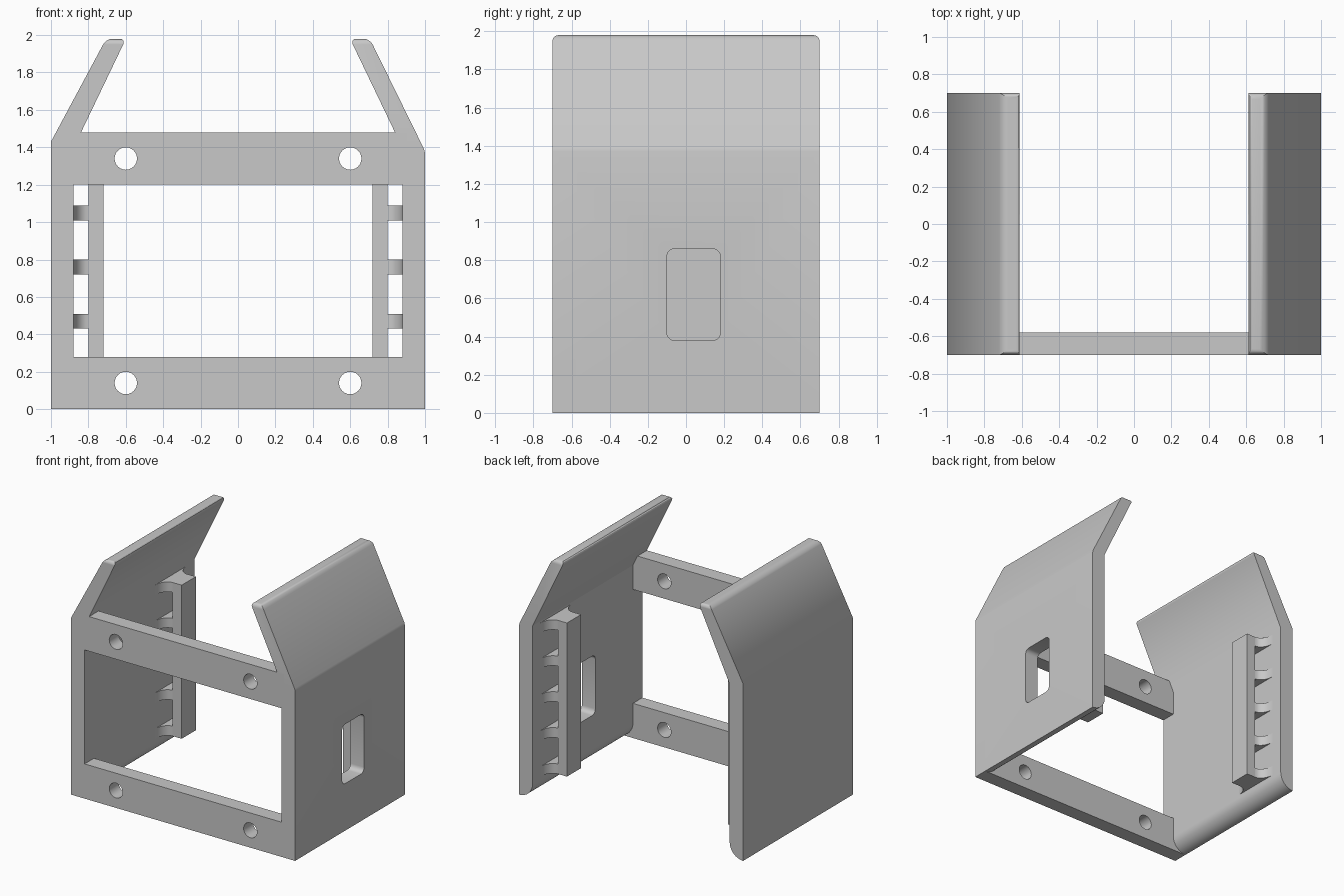
import bpy, bmesh, math

cube = bpy.data.objects.get("Cube")
if cube:
    bpy.data.objects.remove(cube, do_unlink=True)

grey = bpy.data.materials.new("light grey plastic")
grey.use_nodes = True
grey.diffuse_color = (0.58, 0.58, 0.58, 1)
grey.node_tree.nodes["Principled BSDF"].inputs["Base Color"].default_value = (0.58, 0.58, 0.58, 1)


def make_object(name, bm):
    bmesh.ops.recalc_face_normals(bm, faces=bm.faces)
    mesh = bpy.data.meshes.new(name)
    bm.to_mesh(mesh)
    bm.free()
    mesh.materials.append(grey)
    ob = bpy.data.objects.new(name, mesh)
    bpy.context.collection.objects.link(ob)
    return ob


def prism(profile, place, low, high):
    """Extrude a 2D profile; place(u, v, depth) gives the 3D point."""
    bm = bmesh.new()
    face = bm.faces.new([bm.verts.new(place(u, v, low)) for u, v in profile])
    step = [b - a for a, b in zip(place(0, 0, low), place(0, 0, high))]
    out = bmesh.ops.extrude_face_region(bm, geom=[face])
    moved = [g for g in out["geom"] if isinstance(g, bmesh.types.BMVert)]
    bmesh.ops.translate(bm, verts=moved, vec=step)
    return bm


def rect(u0, u1, v0, v1):
    return [(u0, v0), (u1, v0), (u1, v1), (u0, v1)]


def arc(cu, cv, ru, rv, start, end, steps=8):
    angles = [math.radians(start + (end - start) * i / steps) for i in range(steps + 1)]
    return [(cu + ru * math.cos(a), cv + rv * math.sin(a)) for a in angles]


def select_only(ob):
    bpy.ops.object.select_all(action="DESELECT")
    ob.select_set(True)
    bpy.context.view_layer.objects.active = ob


def smooth(ob, degrees=25):
    select_only(ob)
    bpy.ops.object.shade_smooth_by_angle(angle=math.radians(degrees))


def cut(ob, bm):
    cutter = make_object("cutter", bm)
    cutter.hide_render = True
    mod = ob.modifiers.new("cut", "BOOLEAN")
    mod.operation, mod.solver, mod.object = "DIFFERENCE", "EXACT", cutter
    select_only(ob)
    bpy.ops.object.modifier_apply(modifier=mod.name)
    bpy.data.objects.remove(cutter, do_unlink=True)


def along_y(u, v, d):
    return (u, d, v)


# Front crossbars with screw holes
for name, half, z0, z1, hole_z in (("lower_crossbar", 1.0, 0, 0.28, 0.14),
                                   ("upper_crossbar", 0.9, 1.2, 1.48, 1.34)):
    bar = make_object(name, prism(rect(-half, half, z0, z1), along_y, -0.7, -0.58))
    for x in (-0.6, 0.6):
        cut(bar, prism(arc(x, hole_z, 0.06, 0.06, 0, 345, 23), along_y, -0.8, -0.5))
    smooth(bar)

for side, label in ((1, "left"), (-1, "right")):
    def mirrored_y(u, v, d):
        return (side * u, d, v)

    def mirrored_z(u, v, d):
        return (side * u, v, d)

    # Side wall with leaning flap and rounded inner foot
    kink = [(1, 1.37), (0.995, 1.39)] if side > 0 else [(1, 1.43)]
    profile = [(1, 0)] + kink + [(0.705, 1.98), (0.6, 1.98), (0.88, 1.395)]
    profile += arc(1, 0.12, 0.12, 0.12, 180, 270)[:-1]
    bm = prism(profile, mirrored_y, -0.7, 0.7)
    tip = [e for e in bm.edges if all(v.co.z > 1.9 for v in e.verts)]
    bmesh.ops.bevel(bm, geom=tip, offset=0.032, segments=4, profile=0.5, affect="EDGES")
    wall = make_object(label + "_wall", bm)

    # Rounded window, in one wall only
    if side > 0:
        window = []
        for y, z, start in ((0.14, 0.82, 0), (-0.06, 0.82, 90), (-0.06, 0.42, 180), (0.14, 0.42, 270)):
            window += arc(y, z, 0.04, 0.04, start, start + 90, 5)
        cut(wall, prism(window, lambda u, v, d: (d, u, v), 0.8, 1.1))
        smooth(wall)
    else:
        smooth(wall, 30)
        weighted = wall.modifiers.new("soft bend", "WEIGHTED_NORMAL")
        weighted.weight = 100
        weighted.keep_sharp = True

    # Tie post held off the wall by flared rungs
    make_object(label + "_tie_post", prism(rect(0.72, 0.8, 0.31, 0.49), mirrored_z, 0.14, 1.38))
    rung = arc(0.8, 0.6, 0.08, 0.11, 0, -90) + arc(0.8, 0.2, 0.08, 0.11, 90, 0)
    rung += [(0.9, 0.2), (0.9, 0.6)]
    for i in range(5):
        z = 0.14 + 0.29 * i
        smooth(make_object(f"{label}_rung_{i + 1}", prism(rung, mirrored_z, z, z + 0.08)))
